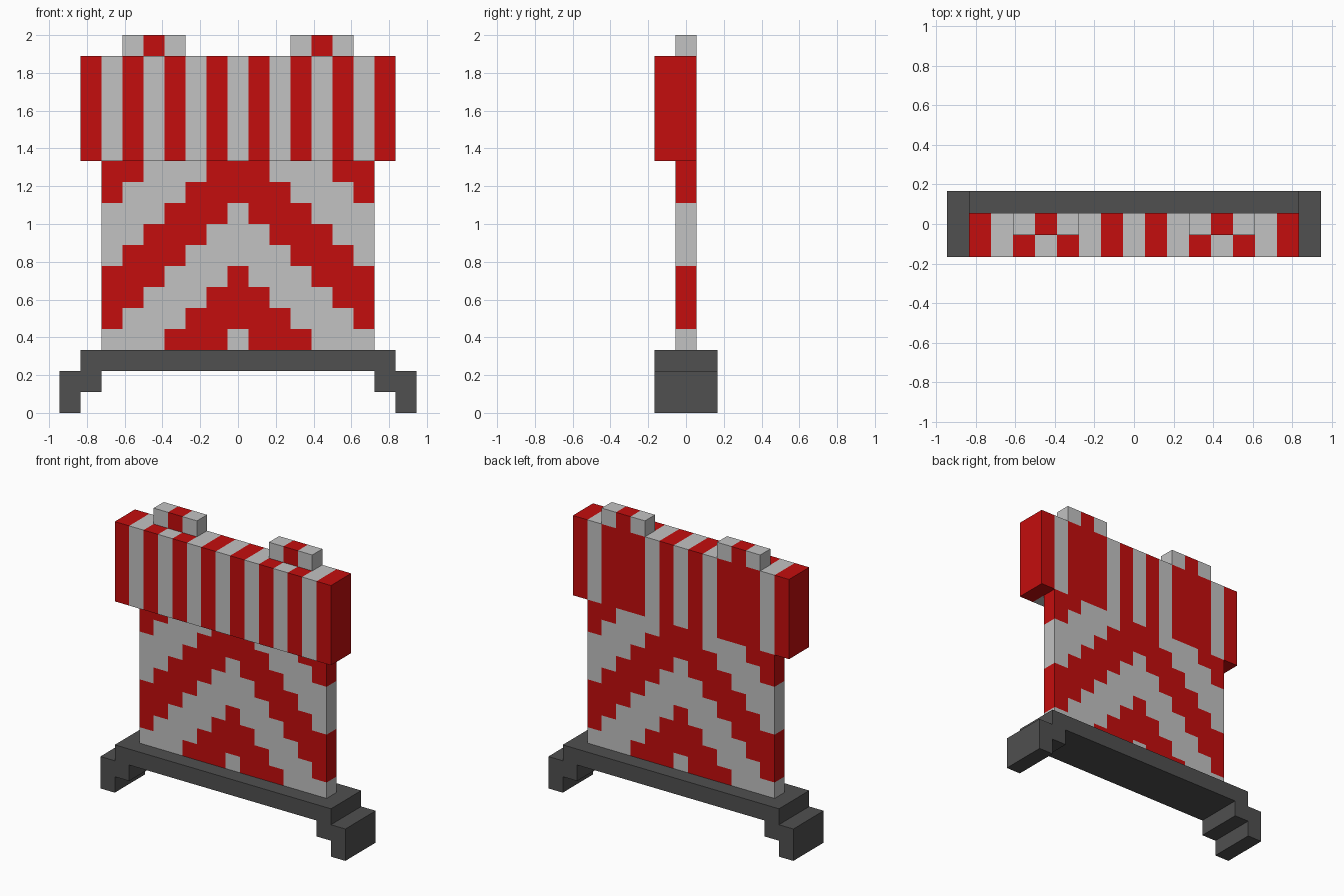
import bpy, bmesh
from mathutils import Vector

cube = bpy.data.objects.get("Cube")
if cube:
    bpy.data.objects.remove(cube, do_unlink=True)

U = 1 / 9  # size of one block unit


def material(name, rgb):
    m = bpy.data.materials.new(name)
    m.use_nodes = True
    m.diffuse_color = (*rgb, 1)
    m.node_tree.nodes["Principled BSDF"].inputs["Base Color"].default_value = (*rgb, 1)
    return m


RED = material("signal red", (0.55, 0.004, 0.004))
GREY = material("light grey", (0.54, 0.54, 0.54))
DARK = material("dark grey", (0.08, 0.08, 0.08))


def finish(name, bm, mats):
    bmesh.ops.recalc_face_normals(bm, faces=bm.faces[:])
    bmesh.ops.scale(bm, vec=(U, U, U), verts=bm.verts[:])
    mesh = bpy.data.meshes.new(name)
    bm.to_mesh(mesh)
    bm.free()
    for m in mats:
        mesh.materials.append(m)
    obj = bpy.data.objects.new(name, mesh)
    bpy.context.collection.objects.link(obj)
    return obj


def painted_box(name, lo, hi, is_red, cut_axes):
    """Box cut along unit grid lines; each face is coloured by the block behind it."""
    lo, hi = Vector(lo), Vector(hi)
    bm = bmesh.new()
    bmesh.ops.create_cube(bm, size=1)
    for v in bm.verts:
        v.co = [(a + b) / 2 + c * (b - a) for a, b, c in zip(lo, hi, v.co)]
    for axis in cut_axes:
        normal = Vector((0, 0, 0))
        normal[axis] = 1
        for n in range(1, round(hi[axis] - lo[axis])):
            bmesh.ops.bisect_plane(bm, geom=bm.verts[:] + bm.edges[:] + bm.faces[:],
                                   plane_co=lo + normal * n, plane_no=normal)
    bm.normal_update()
    for f in bm.faces:
        p = f.calc_center_median() - f.normal * 0.5
        f.material_index = 0 if is_red(abs(round(p.x)), p.y, int(p.z)) else 1
    return finish(name, bm, (RED, GREY))


# Stand: stepped bridge profile, extruded along the depth
half = [(6.5, 2), (6.5, 1), (7.5, 1), (7.5, 0), (8.5, 0), (8.5, 2), (7.5, 2), (7.5, 3)]
profile = half + [(-x, z) for x, z in reversed(half)]
bm = bmesh.new()
face = bm.faces.new([bm.verts.new((x, -1.5, z)) for x, z in profile])
ext = bmesh.ops.extrude_face_region(bm, geom=[face])
bmesh.ops.translate(bm, vec=(0, 3, 0),
                    verts=[g for g in ext["geom"] if isinstance(g, bmesh.types.BMVert)])
finish("stand", bm, (DARK,))

# Panel: stepped chevrons
painted_box("chevron_panel", (-6.5, -0.5, 3), (6.5, 0.5, 12),
            lambda i, y, k: (k + i) % 6 in (0, 4, 5), (0, 2))

# Top board: even stripes in front, wider red bands behind
painted_box("striped_board", (-7.5, -1.5, 12), (7.5, 0.5, 17),
            lambda i, y, k: i % 2 == 1 or (i == 4 and y > -0.5), (0, 1))

# Lamp blocks on top
for side, x in (("left", 4), ("right", -4)):
    painted_box(side + "_lamp", (x - 1.5, -0.5, 17), (x + 1.5, 0.5, 18),
                lambda i, y, k: i == 4, (0,))
